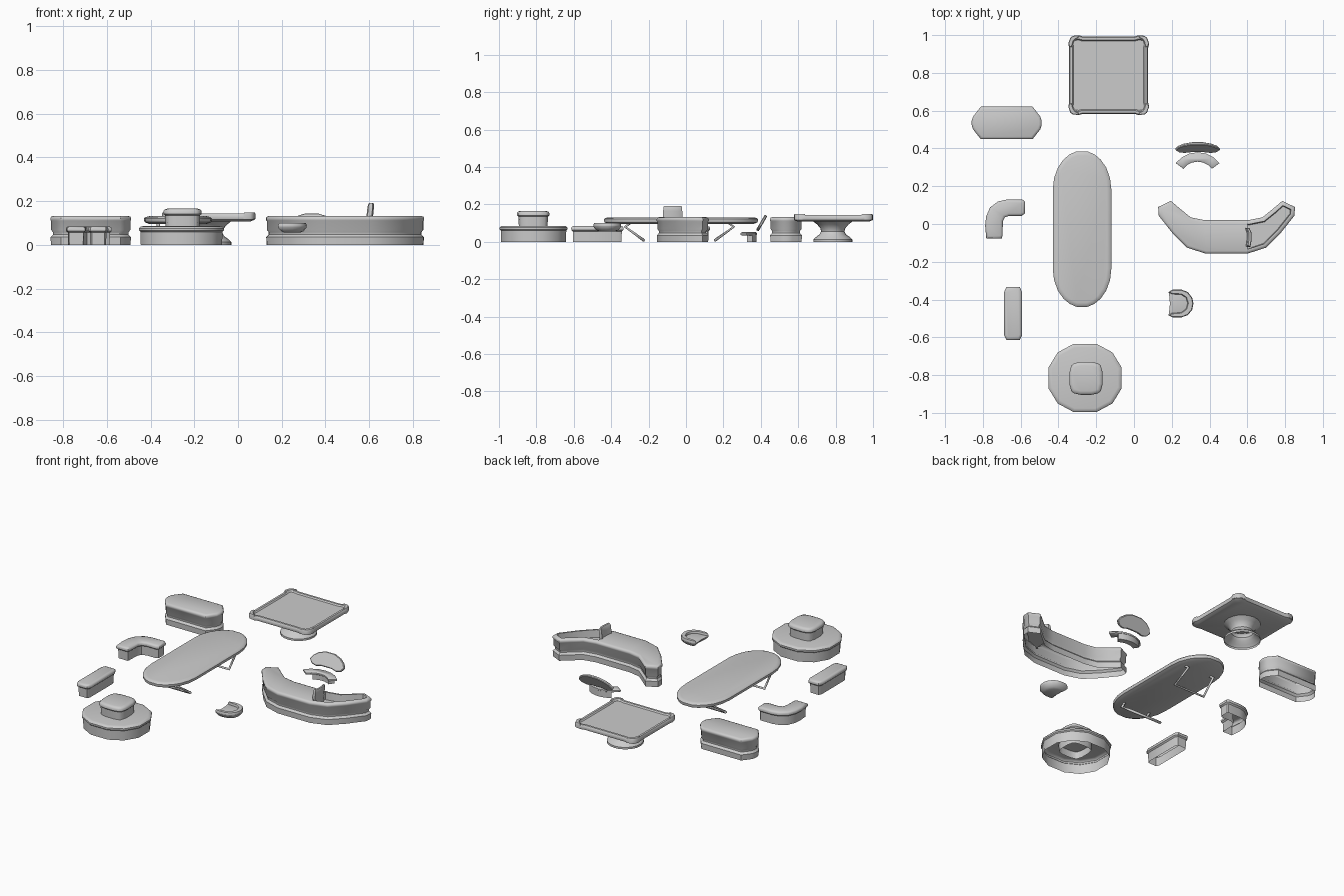
import bpy, bmesh, math
from mathutils import Vector

if "Cube" in bpy.data.objects:
    bpy.data.objects.remove(bpy.data.objects["Cube"])


def inset(pts, d):
    """Mitred inward offset of a counter-clockwise outline."""
    out, n = [], len(pts)
    for i in range(n):
        p = Vector(pts[i])
        a = (p - Vector(pts[i - 1])).normalized()
        b = (Vector(pts[(i + 1) % n]) - p).normalized()
        na, nb = Vector((-a.y, a.x)), Vector((-b.y, b.x))
        m = (na + nb).normalized()
        out.append(p + m * d / max(0.6, m.dot(na)))
    return out


def finish(name, bm):
    me = bpy.data.meshes.new(name)
    bm.to_mesh(me)
    bm.free()
    ob = bpy.data.objects.new(name, me)
    bpy.context.collection.objects.link(ob)
    bpy.ops.object.select_all(action='DESELECT')
    ob.select_set(True)
    bpy.context.view_layer.objects.active = ob
    bpy.ops.object.shade_smooth_by_angle(angle=math.radians(40))
    return ob


def loft_bm(pts, profile, bottom=False, top=True):
    """Stack inset copies of a plan; profile is a list of (inset, z)."""
    area = sum(pts[i - 1][0] * pts[i][1] - pts[i][0] * pts[i - 1][1] for i in range(len(pts)))
    if area < 0:
        pts = pts[::-1]
    bm = bmesh.new()
    rings = [[bm.verts.new((p[0], p[1], z)) for p in inset(pts, d)] for d, z in profile]
    n = len(pts)
    for lo, hi in zip(rings, rings[1:]):
        for i in range(n):
            j = (i + 1) % n
            bm.faces.new((lo[i], lo[j], hi[j], hi[i]))
    if bottom:
        bm.faces.new(rings[0][::-1])
    cap = bm.faces.new(rings[-1]) if top else None
    return bm, cap


def loft(name, pts, profile, **kw):
    return finish(name, loft_bm(pts, profile, **kw)[0])


def at(pts, x, y):
    return [(p[0] + x, p[1] + y) for p in pts]


def mirror_x(half):
    return half + [(-x, y) for x, y in reversed(half)]


def mirror_xy(quarter):
    """Quarter outline from the +x side round to the +y side."""
    half = [(x, -y) for x, y in reversed(quarter)] + quarter
    return mirror_x(half)


def arc(r_out, r_in, spread, n=6):
    angs = [math.radians(90 - spread + 2 * spread * i / n) for i in range(n + 1)]
    return ([(r_out * math.cos(a), r_out * math.sin(a)) for a in angs] +
            [(r_in * math.cos(a), r_in * math.sin(a)) for a in reversed(angs)])


COUNTER = [(.003, 0), (.001, .035), (.012, .047), (.012, .058), (.004, .068),
           (.004, .108), (0, .113), (0, .122), (.004, .129), (.014, .133)]
SEAT = [(.011, 0), (.009, .056), (.001, .063), (0, .074), (.004, .081), (.014, .085)]

# Curved reception counter with a sunken work bay on its right end
half = [(.11, -.157), (.21, -.125), (.285, -.05), (.36, .045), (.362, .09),
        (.295, .122), (.245, .08), (.19, .035), (.115, .02)]
bm, cap = loft_bm(at(mirror_x(half), .49, 0), COUNTER)
bmesh.ops.bisect_plane(bm, geom=[cap] + list(cap.edges) + list(cap.verts),
                       plane_co=(.594, 0, 0), plane_no=(1, 0, 0))
bay = [f for f in bm.faces if f.normal.z > .95 or len(f.verts) > 4]
bm.normal_update()
bay = max((f for f in bm.faces if abs(f.normal.z) > .99), key=lambda f: f.calc_center_median().x)
bmesh.ops.inset_individual(bm, faces=[bay], thickness=.008)
bmesh.ops.inset_individual(bm, faces=[bay], thickness=.004, depth=-.045)
finish("reception_counter", bm)

# Screen standing at the edge of the bay
scr = [(.588, -.02), (.597, -.045), (.597, -.085), (.592, -.118), (.612, -.122),
       (.618, -.085), (.618, -.045), (.606, -.02)]
ob = loft("counter_screen", scr, [(0, .09), (0, .165), (.001, .185), (.005, .192)])
for v in ob.data.vertices:
    v.co.x += .10 * (v.co.z - .13)

# Straight storage counter
loft("storage_counter", at(mirror_xy([(.185, .012), (.178, .034), (.137, .086)]), -.674, .535), COUNTER)

# Square pedestal table with raised rim and corner brackets
loft("square_table_top", at(mirror_xy([(.209, .145), (.214, .165), (.203, .196), (.189, .206),
                                       (.158, .211), (.138, .205)]), -.134, .788),
     [(.02, .108), (.002, .116), (0, .122), (0, .136), (.005, .143),
      (.018, .143), (.024, .135)], bottom=True)
for sx in (-1, 1):
    for sy in (-1, 1):
        tri = [(.208, .15), (.214, .168), (.203, .198), (.19, .208), (.16, .211),
               (.16, .199), (.178, .19), (.187, .178), (.195, .15)]
        loft("table_corner", at([(x * sx, y * sy) for x, y in tri], -.134, .788),
             [(0, .118), (0, .143), (.003, .148)], bottom=True)
circle = [(.105 * math.cos(i * math.tau / 20), .105 * math.sin(i * math.tau / 20)) for i in range(20)]
loft("table_pedestal", at(circle, -.134, .785),
     [(.001, 0), (.001, .012), (.012, .024), (.034, .040), (.042, .056),
      (.038, .072), (.022, .092), (0, .109)], top=False)

# Long oval table
quarter = [(.155, .21)] + [(.155 * math.cos(t), .21 + .205 * math.sin(t))
                           for t in (math.radians(a) for a in (17, 34, 50, 65, 79))]
loft("oval_table_top", at(mirror_xy(quarter), -.275, -.027),
     [(.022, .096), (.003, .104), (0, .110), (0, .121), (.006, .127), (.022, .131)], bottom=True)

# Folded frame legs at both ends of the oval table
for s in (-1, 1):
    path = [(-.09, .265, .1), (-.09, .29, .08), (-.105, .19, .008)]
    path += [(-x, y, z) for x, y, z in reversed(path)]
    cu = bpy.data.curves.new("oval_table_leg", 'CURVE')
    cu.dimensions = '3D'
    cu.bevel_depth, cu.bevel_resolution, cu.use_fill_caps = .008, 1, True
    sp = cu.splines.new('POLY')
    sp.points.add(len(path) - 1)
    for p, (x, y, z) in zip(sp.points, path):
        p.co = (x - .275, s * y - .035, z, 1)
    bpy.context.collection.objects.link(bpy.data.objects.new("oval_table_leg", cu))

# Round island sofa with a central backrest column
ring = mirror_xy([(.194, .055), (.145, .135), (.06, .181)])
loft("round_sofa", at(ring, -.259, -.815), [(.008, 0), (.006, .06), (0, .066), (0, .076), (.006, .083), (.02, .086)])
loft("round_sofa_column", at(mirror_xy([(.088, .03), (.078, .068), (.062, .08), (.03, .087)]), -.254, -.817),
     [(.012, .04), (.008, .135), (0, .142), (0, .154), (.006, .162), (.02, .166)])

# Small straight bench
loft("bench", at(mirror_xy([(.047, .115), (.035, .14)]), -.64, -.474), SEAT)

# Corner bench
corner = [(-.782, -.077), (-.7, -.077), (-.696, -.06), (-.694, .015), (-.684, .035), (-.662, .043),
          (-.595, .043), (-.577, .056), (-.577, .118), (-.59, .129), (-.675, .129), (-.72, .119),
          (-.762, .088), (-.783, .04), (-.788, -.01)]
loft("corner_bench", corner, SEAT)

# Crescent chair: plinth, seat and leaning back
loft("crescent_chair_base", at(arc(.135, .1, 34), .337, .243),
     [(0, 0), (0, .037)], bottom=True)
loft("crescent_chair_seat", at(arc(.145, .095, 53), .337, .235),
     [(.006, .034), (0, .038), (0, .047), (.006, .052)], bottom=True)
back = mirror_x([(.035, .008), (.07, 0), (.1, .008), (.118, .03), (.105, .055), (.075, .078), (.03, .094)])
ob = loft("crescent_chair_back", back, [(.004, -.008), (0, -.004), (0, .004), (.004, .008)], bottom=True)
ob.rotation_euler = (math.radians(60), 0, 0)
ob.location = (.337, .381, .06)

# Bowl chair with a wrap-around rim, open to the left
bowl = [(.183, -.36), (.205, -.347), (.25, -.347), (.285, -.36), (.308, -.39), (.315, -.42),
        (.308, -.455), (.285, -.482), (.25, -.495), (.205, -.495), (.183, -.483),
        (.188, -.45), (.19, -.42), (.188, -.39)]
loft("bowl_chair_seat", bowl, [(.03, .056), (.016, .062), (.003, .076), (0, .084), (.012, .088)], bottom=True)
rim = [(.183, -.36), (.205, -.347), (.25, -.347), (.285, -.36), (.308, -.39), (.315, -.42),
       (.308, -.455), (.285, -.482), (.25, -.495), (.205, -.495), (.183, -.483),
       (.2, -.472), (.25, -.468), (.275, -.45), (.284, -.42), (.275, -.39), (.25, -.374), (.2, -.371)]
loft("bowl_chair_rim", rim, [(.002, .08), (0, .09), (.004, .1)])
